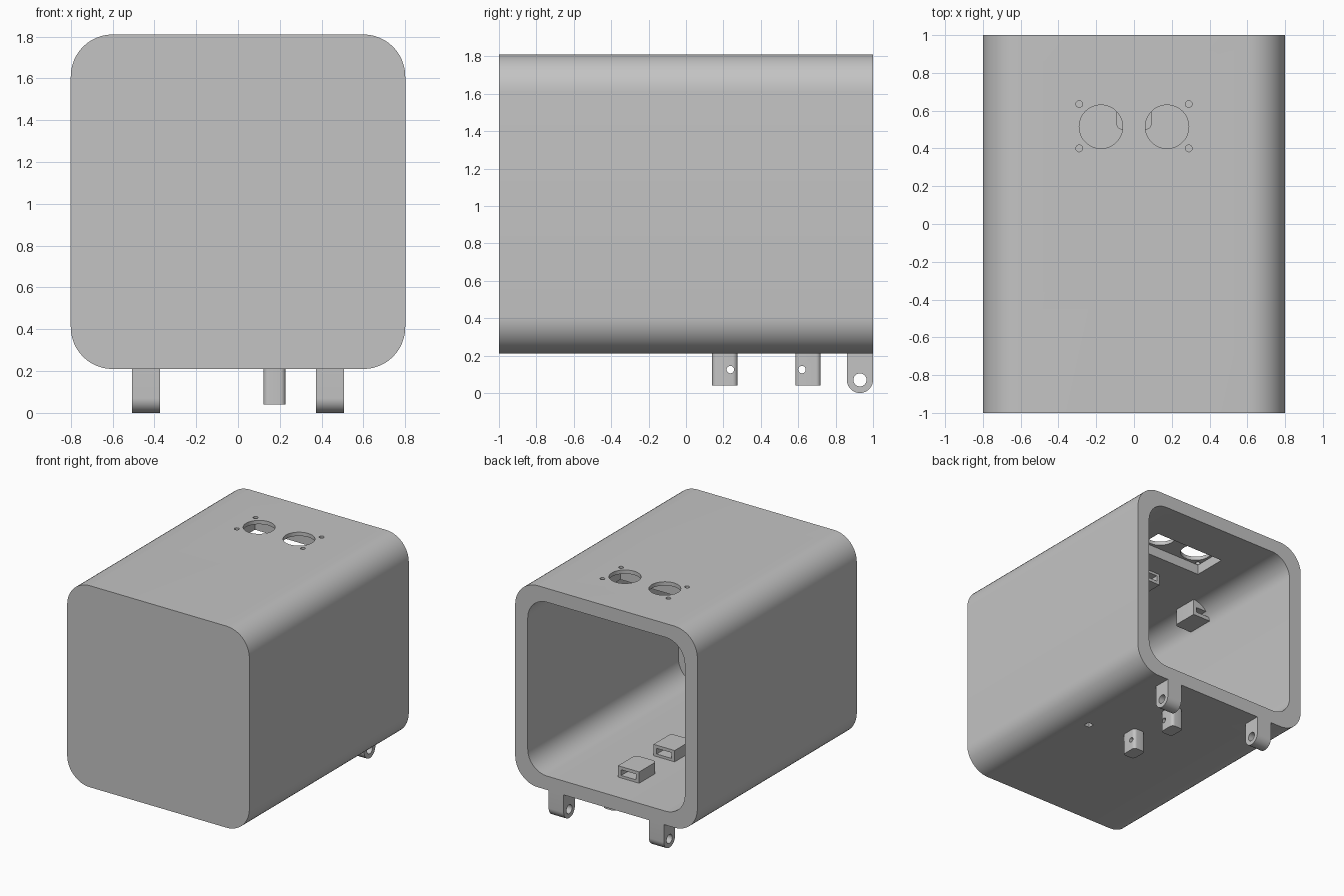
import bpy, bmesh, math

if "Cube" in bpy.data.objects:
    bpy.data.objects.remove(bpy.data.objects["Cube"], do_unlink=True)

grey = bpy.data.materials.new("plain_grey")
grey.use_nodes = True
grey.diffuse_color = (0.55, 0.55, 0.55, 1)
grey.node_tree.nodes["Principled BSDF"].inputs["Base Color"].default_value = (0.55, 0.55, 0.55, 1)


def arc(cx, cy, r, start, end, steps):
    """Points on a circular arc, angles in degrees."""
    angles = [math.radians(start + (end - start) * i / steps) for i in range(steps + 1)]
    return [(cx + r * math.cos(a), cy + r * math.sin(a)) for a in angles]


def circle(cx, cy, r, steps=32):
    return arc(cx, cy, r, 0, 360, steps)[:-1]


def rounded_rect(x0, x1, y0, y1, r, steps=12):
    return (arc(x1 - r, y1 - r, r, 0, 90, steps) + arc(x0 + r, y1 - r, r, 90, 180, steps)
            + arc(x0 + r, y0 + r, r, 180, 270, steps) + arc(x1 - r, y0 + r, r, 270, 360, steps))


def rect(x0, x1, y0, y1):
    return [(x0, y0), (x1, y0), (x1, y1), (x0, y1)]


def prism(name, profile, axis, lo, hi):
    """Extrude a closed profile along an axis; the profile uses the other two axes in order."""
    place = {"X": lambda a, b, t: (t, a, b),
             "Y": lambda a, b, t: (a, t, b),
             "Z": lambda a, b, t: (a, b, t)}[axis]
    bm = bmesh.new()
    rings = [[bm.verts.new(place(a, b, t)) for a, b in profile] for t in (lo, hi)]
    bm.faces.new(rings[0])
    bm.faces.new(rings[1])
    n = len(profile)
    for i in range(n):
        j = (i + 1) % n
        bm.faces.new((rings[0][i], rings[0][j], rings[1][j], rings[1][i]))
    bmesh.ops.recalc_face_normals(bm, faces=bm.faces)
    mesh = bpy.data.meshes.new(name)
    bm.to_mesh(mesh)
    bm.free()
    mesh.materials.append(grey)
    obj = bpy.data.objects.new(name, mesh)
    bpy.context.collection.objects.link(obj)
    return obj


def select(obj):
    bpy.ops.object.select_all(action="DESELECT")
    obj.select_set(True)
    bpy.context.view_layer.objects.active = obj


def cut(obj, *profile_args):
    """Subtract a prism from an object."""
    cutter = prism("cutter", *profile_args)
    cutter.hide_render = True
    mod = obj.modifiers.new("cut", "BOOLEAN")
    mod.operation = "DIFFERENCE"
    mod.solver = "EXACT"
    mod.object = cutter
    select(obj)
    bpy.ops.object.modifier_apply(modifier=mod.name)
    bpy.data.objects.remove(cutter, do_unlink=True)


parts = []

# Housing: rounded tube, closed at the front and open at the back
BOTTOM, TOP, WALL = 0.21, 1.81, 0.11
FLOOR, CEILING = BOTTOM + WALL, TOP - WALL
housing = prism("housing", rounded_rect(-0.8, 0.8, BOTTOM, TOP, 0.2), "Y", -1, 1)
cut(housing, rounded_rect(-0.69, 0.69, FLOOR, CEILING, 0.17), "Y", -1 + WALL, 1.1)
parts.append(housing)

# Sensor pocket under the roof, with two round windows and four screw holes
cut(housing, rect(-0.31, 0.31, 0.38, 0.655), "Z", CEILING - 0.05, TOP - 0.03)
for side in (-1, 1):
    cut(housing, circle(side * 0.175, 0.515, 0.115, 48), "Z", CEILING, TOP + 0.1)
    for y in (0.4, 0.635):
        cut(housing, circle(side * 0.29, y, 0.018, 16), "Z", CEILING, TOP + 0.1)

# Small square socket in the underside
cut(housing, rect(0.495, 0.545, 0.065, 0.115), "Z", 0.1, BOTTOM + 0.05)

# Hinge lugs below the back edge
for side, label in ((1, "left"), (-1, "right")):
    lug_profile = [(1, BOTTOM + 0.01)] + arc(0.93, 0.07, 0.07, 0, -180, 20) + [(0.86, BOTTOM + 0.01)]
    lug = prism(label + "_hinge_lug", lug_profile, "X", side * 0.44 - 0.066, side * 0.44 + 0.066)
    cut(lug, circle(0.93, 0.07, 0.035), "X", side * 0.44 - 0.2, side * 0.44 + 0.2)
    parts.append(lug)

# Drilled posts under the floor
for label, y0, hole_y in (("front", 0.14, 0.237), ("back", 0.585, 0.62)):
    post = prism(label + "_post", rounded_rect(0.122, 0.227, y0, y0 + 0.135, 0.025, 6),
                 "Z", 0.04, BOTTOM + 0.01)
    cut(post, circle(hole_y, 0.125, 0.02, 20), "X", 0, 0.4)
    parts.append(post)


# Slotted blocks inside the housing
def slotted_block(name, x, y0, z0, z1, slot0, slot1):
    y1, half = y0 + 0.22, 0.093
    outline = ([(x + half, y1), (x - half, y1)]
               + arc(x - half + 0.03, y0 + 0.03, 0.03, 180, 270, 6)
               + arc(x + half - 0.03, y0 + 0.03, 0.03, 270, 360, 6))
    block = prism(name, outline, "Z", z0, z1)
    cut(block, rect(x - 0.065, x + 0.065, slot0, slot1), "Y", y0 + 0.06, y1 + 0.1)
    parts.append(block)


for label, y0 in (("front", 0.055), ("back", 0.5)):
    slotted_block(label + "_floor_block", 0, y0, FLOOR - 0.01, FLOOR + 0.09,
                  FLOOR + 0.02, FLOOR + 0.065)
slotted_block("roof_block", 0, -0.03, CEILING - 0.09, CEILING + 0.01,
              CEILING - 0.065, CEILING - 0.02)
slotted_block("corner_block", -0.62, -0.15, CEILING - 0.13, CEILING + 0.01,
              CEILING - 0.1, CEILING - 0.06)

# Smooth the curves, keep the edges sharp
for part in parts:
    select(part)
    bpy.ops.object.shade_smooth_by_angle(angle=math.radians(30))
